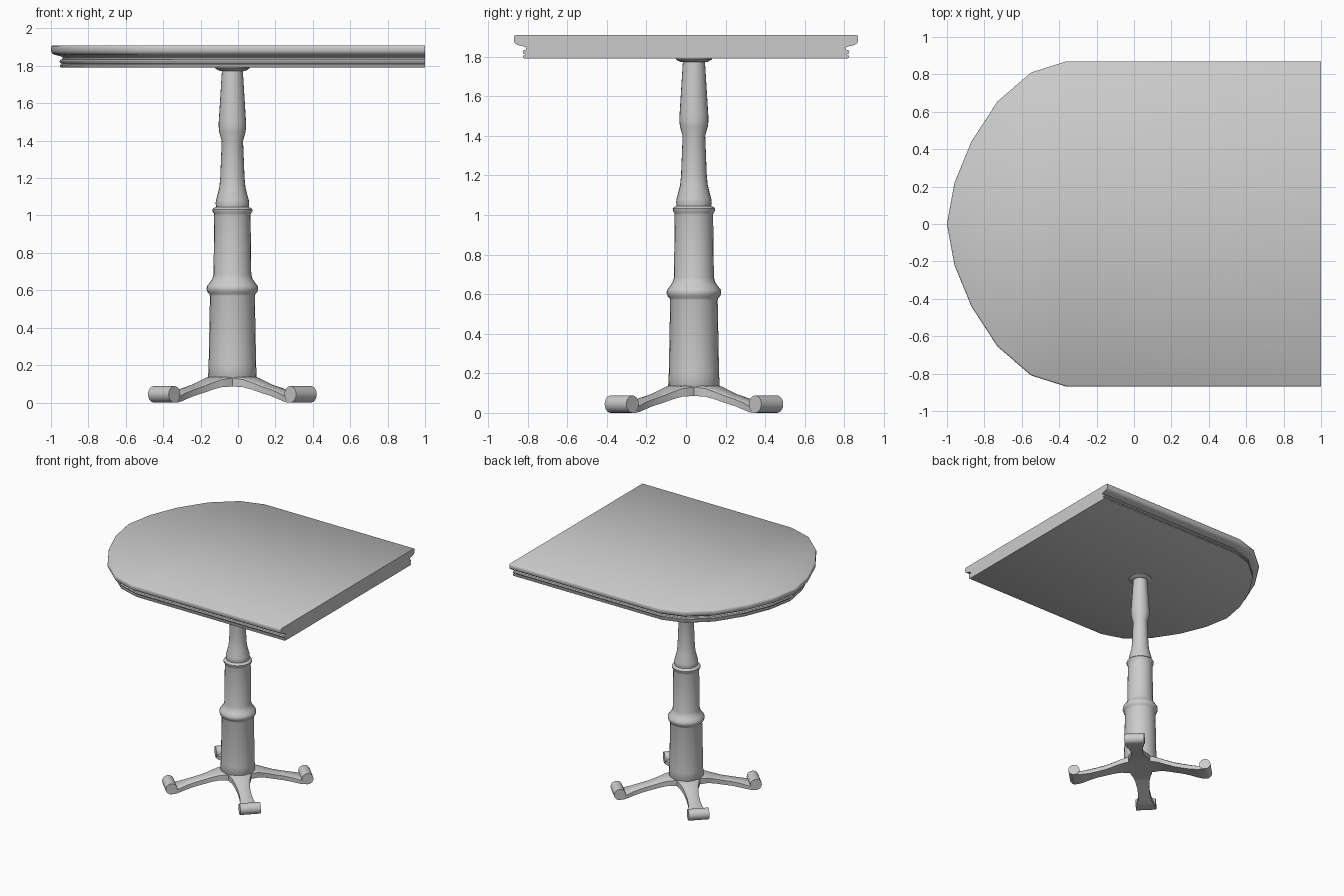
import bpy, bmesh, math
from mathutils import Vector, Matrix

if "Cube" in bpy.data.objects:
    bpy.data.objects.remove(bpy.data.objects["Cube"])

CX, CY = -0.03, 0.04          # pedestal axis


def finish(name, bm, angle=40):
    bmesh.ops.recalc_face_normals(bm, faces=bm.faces)
    me = bpy.data.meshes.new(name)
    bm.to_mesh(me)
    bm.free()
    ob = bpy.data.objects.new(name, me)
    bpy.context.collection.objects.link(ob)
    bpy.ops.object.select_all(action='DESELECT')
    ob.select_set(True)
    bpy.context.view_layer.objects.active = ob
    bpy.ops.object.shade_smooth_by_angle(angle=math.radians(angle))
    return ob


def loft(bm, rings):
    """Skin closed rings of points and cap both ends."""
    vs = [[bm.verts.new(p) for p in r] for r in rings]
    n = len(vs[0])
    for a, b in zip(vs, vs[1:]):
        for i in range(n):
            j = (i + 1) % n
            bm.faces.new((a[i], a[j], b[j], b[i]))
    bm.faces.new(vs[0])
    bm.faces.new(vs[-1])


# Table top: D-shaped outline, moulded edge, square cut at x = 1
half = [(1, .87), (-.36, .87), (-.55, .81), (-.73, .655), (-.87, .44), (-.96, .22)]
outline = [Vector(p) for p in half + [(-1, 0)] + [(x, -y) for x, y in reversed(half)]]


def inset(d):
    pts = []
    for i, p in enumerate(outline):
        if i in (0, len(outline) - 1):
            pts.append(Vector((p.x, p.y - math.copysign(d, p.y))))
            continue
        t1 = (p - outline[i - 1]).normalized()
        t2 = (outline[i + 1] - p).normalized()
        n1, n2 = Vector((-t1.y, t1.x)), Vector((-t2.y, t2.x))
        m = (n1 + n2).normalized()
        pts.append(p + m * d / m.dot(n1))
    return pts


edge = [(.008, 1.91), (.002, 1.905), (0, 1.895), (0, 1.88), (.006, 1.867), (.018, 1.859),
        (.045, 1.853), (.062, 1.846), (.062, 1.836), (.05, 1.833), (.045, 1.825),
        (.047, 1.816), (.056, 1.812), (.056, 1.808), (.047, 1.805), (.047, 1.795), (.055, 1.79)]
bm = bmesh.new()
loft(bm, [[(p.x, p.y, z) for p in inset(d)] for d, z in edge])
finish("table_top", bm)

# Turned column
profile = [(.10, .09), (.13, .14), (.127, .2), (.12, .57), (.123, .58), (.133, .59), (.138, .607),
           (.136, .622), (.122, .64), (.108, .66), (.101, .685), (.097, 1.0), (.099, 1.012),
           (.106, 1.02), (.107, 1.032), (.1, 1.04), (.087, 1.045), (.09, 1.065), (.088, 1.08),
           (.07, 1.15), (.065, 1.2), (.057, 1.4), (.07, 1.445), (.073, 1.47), (.073, 1.5),
           (.056, 1.772), (.07, 1.774), (.09, 1.785), (.092, 1.80)]
bm = bmesh.new()
N = 24
loft(bm, [[(CX + r * math.cos(2 * math.pi * i / N), CY + r * math.sin(2 * math.pi * i / N), z)
           for i in range(N)] for r, z in profile])
finish("column", bm)

# Four diagonal legs, each with a scroll foot
# stations: distance out, half width, top z, bottom z
stations = [(0, .085, .14, .085), (.1, .085, .14, .085), (.15, .068, .132, .082),
            (.2, .056, .117, .07), (.27, .047, .095, .05), (.34, .046, .078, .034),
            (.4, .052, .062, .018), (.45, .064, .047, .006), (.48, .072, .04, .001),
            (.516, .076, .04, 0)]
for k, name in enumerate(["back_right", "back_left", "front_left", "front_right"]):
    place = Matrix.Translation((CX, CY, 0)) @ Matrix.Rotation(math.radians(45 + 90 * k), 4, 'Z')
    bm = bmesh.new()
    loft(bm, [[(d, -w, b), (d, w, b), (d, w, t - .01), (d, w * .75, t),
               (d, -w * .75, t), (d, -w, t - .01)] for d, w, t, b in stations])
    bm.transform(place)
    finish(name + "_leg", bm)

    bm = bmesh.new()
    bmesh.ops.create_cone(bm, cap_ends=True, segments=20, radius1=.044, radius2=.044, depth=.156)
    bm.transform(place @ Matrix.Translation((.516, 0, .044)) @ Matrix.Rotation(math.pi / 2, 4, 'X'))
    finish(name + "_scroll_foot", bm)
